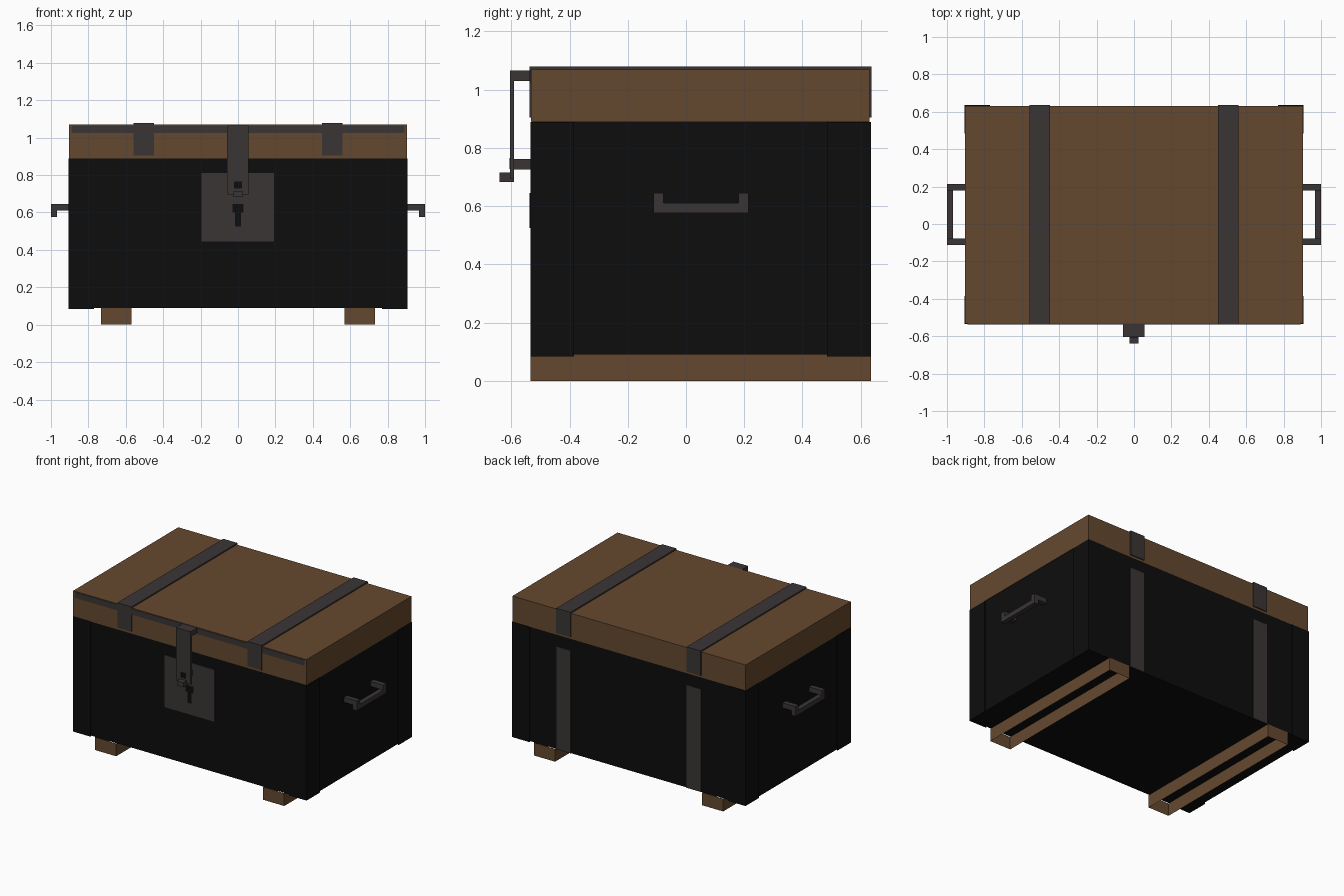
import bpy
import bmesh
from mathutils import Vector

if "Cube" in bpy.data.objects:
    bpy.data.objects.remove(bpy.data.objects["Cube"], do_unlink=True)


def material(name, rgb):
    m = bpy.data.materials.new(name)
    m.use_nodes = True
    m.diffuse_color = (*rgb, 1)
    bsdf = m.node_tree.nodes["Principled BSDF"]
    bsdf.inputs["Base Color"].default_value = (*rgb, 1)
    bsdf.inputs["Roughness"].default_value = 0.8
    return m


wood = material("brown wood", (0.130, 0.066, 0.028))
iron = material("grey iron", (0.043, 0.035, 0.036))
black = material("black paint", (0.004, 0.004, 0.004))


def build(name, mat, boxes, open_ends=False):
    """One object from boxes given as (x range, y range, z range)."""
    bm = bmesh.new()
    for spans in boxes:
        low = Vector([min(s) for s in spans])
        high = Vector([max(s) for s in spans])
        made = bmesh.ops.create_cube(bm, size=1)["verts"]
        for v in made:
            v.co = [(a + b) / 2 + c * (b - a) for a, b, c in zip(low, high, v.co)]
    if open_ends:
        bm.normal_update()
        ends = [f for f in bm.faces if abs(f.normal.z) > 0.9]
        bmesh.ops.delete(bm, geom=ends, context="FACES_ONLY")
    mesh = bpy.data.meshes.new(name)
    bm.to_mesh(mesh)
    bm.free()
    mesh.materials.append(mat)
    obj = bpy.data.objects.new(name, mesh)
    bpy.context.collection.objects.link(obj)
    return obj


W, FRONT, BACK = 0.90, -0.53, 0.63
FLOOR, SEAM, TOP = 0.09, 0.89, 1.07

# Chest body and lid
build("body", black, [((-W, W), (FRONT, BACK), (FLOOR, SEAM))])
build("lid", wood, [((-W - 0.004, W + 0.004), (FRONT - 0.003, BACK), (SEAM, TOP))])

# Thin corner plates wrapped around the four upright edges
for side, side_name in ((-1, "right"), (1, "left")):
    for y, inward, end_name in ((FRONT, 1, "front"), (BACK, -1, "back")):
        x_out, y_out = side * (W + 0.006), y - inward * 0.005
        heights = (FLOOR - 0.006, SEAM - 0.001)
        build(f"{end_name}_{side_name}_corner_plate", black, [
            ((x_out, side * 0.77), (y_out, y), heights),
            ((x_out, side * W), (y_out, y + inward * 0.145), heights)])

for side, side_name in ((-1, "right"), (1, "left")):
    # Hollow runner, open underneath
    build(f"{side_name}_foot", wood,
          [((side * 0.57, side * 0.733), (-0.535, 0.635), (0, FLOOR))], open_ends=True)

    # Strap folded over the lid, with its continuation down the back
    strap = (side * 0.45, side * 0.56)
    build(f"{side_name}_lid_strap", iron, [
        (strap, (FRONT - 0.007, BACK + 0.007), (TOP, TOP + 0.009)),
        (strap, (FRONT - 0.007, FRONT), (0.905, TOP)),
        (strap, (BACK, BACK + 0.007), (0.905, TOP))])
    build(f"{side_name}_back_strap", iron,
          [(strap, (BACK, BACK + 0.005), (FLOOR, 0.81))])

    # Carrying handle: two arms and a lowered grip
    arm_x, arm_z = (side * W, side * 1.0), (0.61, 0.645)
    build(f"{side_name}_handle", iron, [
        (arm_x, (-0.112, -0.078), arm_z),
        (arm_x, (0.18, 0.215), arm_z),
        ((side * 0.967, side * 1.0), (-0.112, 0.215), (0.577, 0.61))])

# Front trim and lock plate
build("lid_front_band", iron, [((-0.89, 0.89), (FRONT - 0.006, FRONT), (1.025, 1.066))])
build("lock_plate", iron, [((-0.195, 0.192), (FRONT - 0.005, FRONT), (0.445, 0.81))])
build("keyhole", black, [
    ((-0.03, 0.03), (FRONT - 0.007, FRONT), (0.6, 0.645)),
    ((-0.016, 0.016), (FRONT - 0.007, FRONT), (0.525, 0.6))])

# Hasp hanging from the lid, its staple and pull tab
build("hasp", iron, [
    ((-0.058, 0.056), (-0.605, FRONT), (1.03, 1.066)),
    ((-0.058, 0.056), (-0.605, -0.59), (0.695, 1.03))])
build("hasp_staple", iron, [((-0.022, 0.022), (-0.59, FRONT), (0.725, 0.762))])
build("hasp_slot", black, [((-0.022, 0.022), (-0.607, -0.604), (0.728, 0.765))])
build("hasp_pull", iron, [
    ((-0.025, 0.025), (-0.64, -0.605), (0.682, 0.715)),
    ((-0.025, 0.025), (-0.605, -0.59), (0.682, 0.695))])
